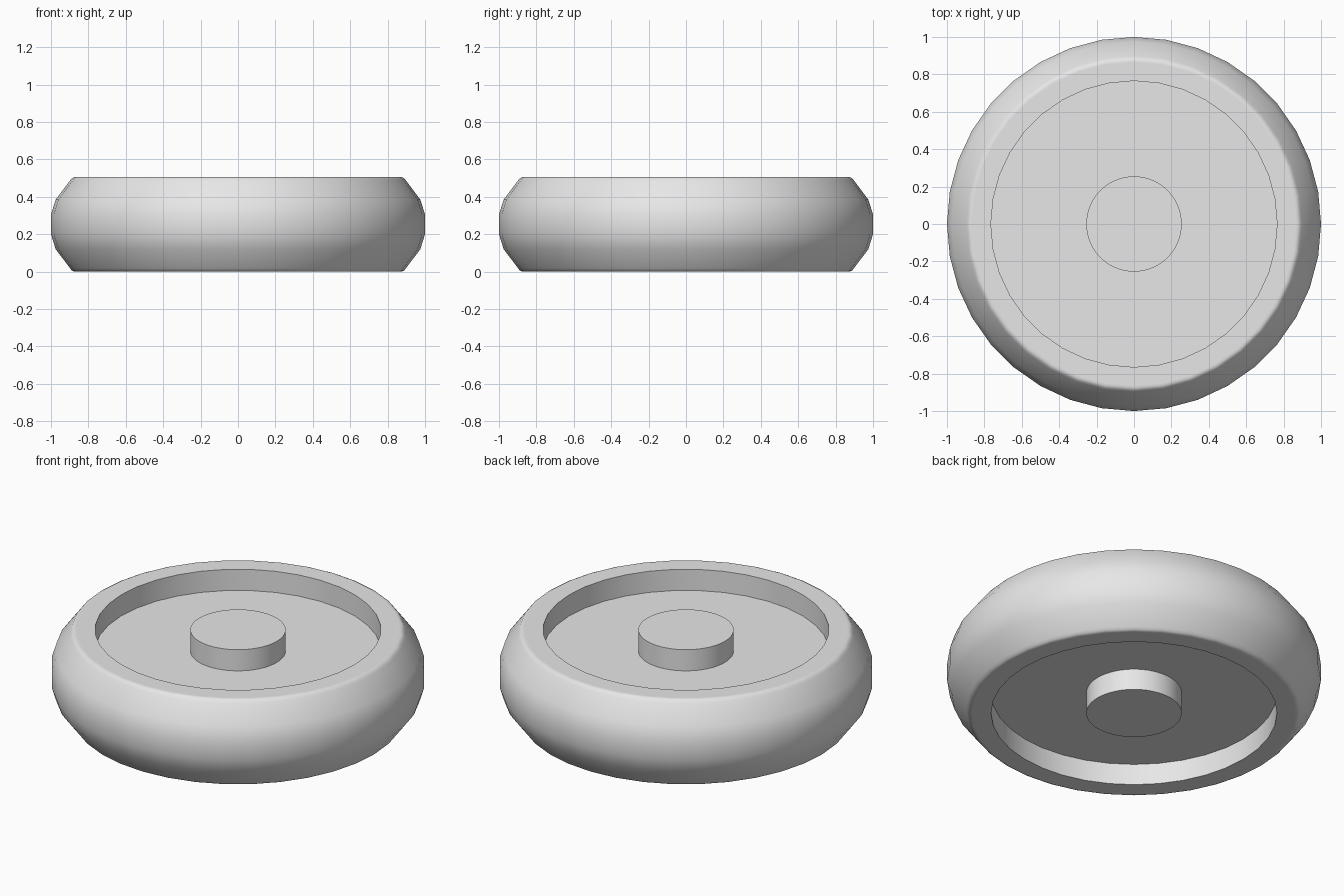
import bpy, bmesh, math

if "Cube" in bpy.data.objects:
    bpy.data.objects.remove(bpy.data.objects["Cube"])

grey = bpy.data.materials.new("light_grey")
grey.diffuse_color = (0.8, 0.8, 0.8, 1)
grey.use_nodes = True
grey.node_tree.nodes["Principled BSDF"].inputs["Base Color"].default_value = grey.diffuse_color

H = 0.505       # full height
DEPTH = 0.125   # recess depth on each side


def lathe(name, profile, segments, angle):
    """Spin an (r, z) profile, axis to axis, into a solid."""
    bm = bmesh.new()
    verts = [bm.verts.new((r, 0, z)) for r, z in profile]
    edges = [bm.edges.new(pair) for pair in zip(verts, verts[1:])]
    bmesh.ops.spin(bm, geom=verts + edges, cent=(0, 0, 0), axis=(0, 0, 1),
                   angle=2 * math.pi, steps=segments, use_duplicate=False)
    bmesh.ops.remove_doubles(bm, verts=bm.verts, dist=1e-4)
    bmesh.ops.recalc_face_normals(bm, faces=bm.faces)
    mesh = bpy.data.meshes.new(name)
    bm.to_mesh(mesh)
    bm.free()
    mesh.materials.append(grey)
    obj = bpy.data.objects.new(name, mesh)
    bpy.context.collection.objects.link(obj)
    bpy.ops.object.select_all(action='DESELECT')
    bpy.context.view_layer.objects.active = obj
    obj.select_set(True)
    bpy.ops.object.shade_smooth_by_angle(angle=math.radians(angle))


# Wheel: recessed web, flat rim with a small rounded edge, bulging tread
upper = [(0, H - DEPTH), (0.765, H - DEPTH), (0.765, H), (0.865, H),
         (0.877, H), (0.889, 0.499), (0.898, 0.487),
         (0.975, 0.385), (1.0, 0.305)]
lower = [(r, H - z) for r, z in reversed(upper)]
lathe("wheel", upper + lower, 36, 40)

# Hub: solid pin flush with the rim on both sides
lathe("hub", [(0, H), (0.255, H), (0.255, 0), (0, 0)], 72, 40)
